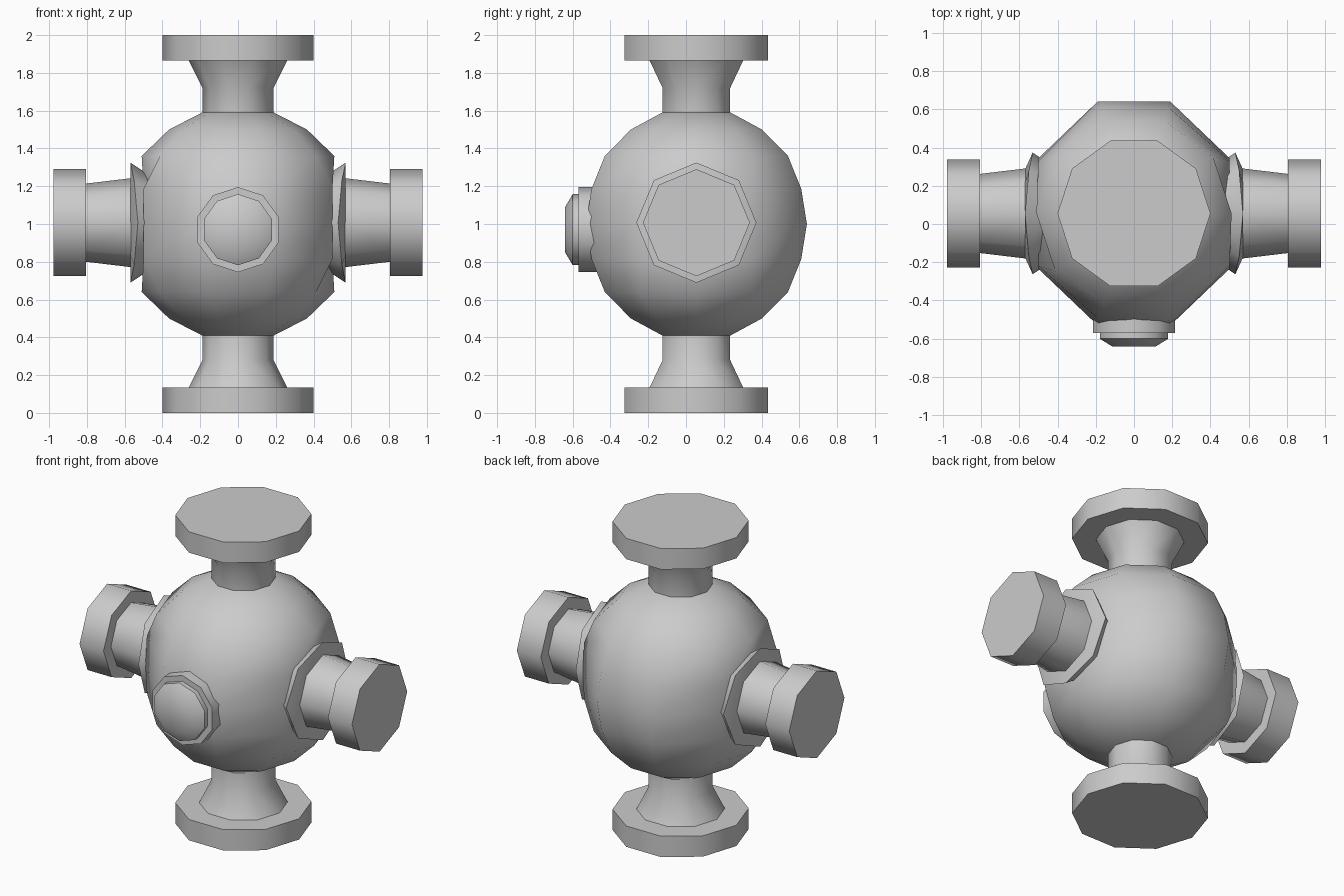
import bpy, bmesh, math
from mathutils import Matrix, Vector

cube = bpy.data.objects.get("Cube")
if cube:
    bpy.data.objects.remove(cube, do_unlink=True)

CY = 0.055  # common axis of body and pipes

grey = bpy.data.materials.new("plain_grey")
grey.use_nodes = True
grey.diffuse_color = (0.6, 0.6, 0.6, 1)
grey.node_tree.nodes["Principled BSDF"].inputs["Base Color"].default_value = (0.6, 0.6, 0.6, 1)


def lathe(profile, sides, matrix):
    """Closed, capped solid from (radius, height) rings around local z."""
    bm = bmesh.new()
    rings = []
    for r, h in profile:
        angles = [2 * math.pi * i / sides for i in range(sides)]
        rings.append([bm.verts.new((r * math.cos(a), r * math.sin(a), h)) for a in angles])
    for low, high in zip(rings, rings[1:]):
        for i in range(sides):
            j = (i + 1) % sides
            bm.faces.new((low[i], low[j], high[j], high[i]))
    bm.faces.new(rings[0][::-1])
    bm.faces.new(rings[-1])
    bm.transform(matrix)
    return bm


def finish(name, bm, mirror=None):
    bmesh.ops.recalc_face_normals(bm, faces=bm.faces)
    mesh = bpy.data.meshes.new(name)
    bm.to_mesh(mesh)
    bm.free()
    mesh.materials.append(grey)
    obj = bpy.data.objects.new(name, mesh)
    bpy.context.collection.objects.link(obj)
    bpy.ops.object.select_all(action='DESELECT')
    obj.select_set(True)
    bpy.context.view_layer.objects.active = obj
    bpy.ops.object.shade_smooth_by_angle(angle=math.radians(50))
    if mirror:
        mod = obj.modifiers.new("mirror", 'MIRROR')
        mod.use_axis = [axis == mirror for axis in "XYZ"]
        mod.mirror_object = centre
    return obj


# Mirror centre
centre = bpy.data.objects.new("mirror_centre", None)
centre.location = (0, 0, 1)
centre.hide_render = True
bpy.context.collection.objects.link(centre)
bpy.context.view_layer.update()

# Round body, drawn in where the side pipes join
half = [(0.19, 0.59), (0.365, 0.5), (0.51, 0.36), (0.584, 0.185)]
body_profile = [(r, -h) for r, h in half] + [(0.615, 0)] + half[::-1]
bm = lathe(body_profile, 10, Matrix())
for v in bm.verts:
    if abs(v.co.x) > 0.3 and abs(v.co.z) < 0.3:
        v.co.x = math.copysign(0.5, v.co.x)
        v.co.y *= 0.8
bm.transform(Matrix.Translation((0, CY, 1)))
finish("body", bm)

# Flared pipe and end flange, top and bottom
pipe = [(0.188, 1.55), (0.188, 1.72), (0.26, 1.865), (0.4, 1.865), (0.4, 2.0)]
finish("upright_pipes", lathe(pipe, 10, Matrix.Translation((0, CY, 0))), "Z")

# Side pipes with end caps
side = Matrix.Translation((0, CY, 1.007)) @ Matrix.Rotation(math.pi / 2, 4, 'Y')
arm = [(0.235, 0.45), (0.235, 0.57), (0.207, 0.805), (0.283, 0.805), (0.283, 0.977)]
finish("side_pipes", lathe(arm, 8, side), "X")

# Saddle shaped collars around the side pipes
bm = lathe([(0.265, 0.47), (0.318, 0.55), (0.23, 0.57)], 8, side)
for v in bm.verts:
    if v.co.x < 0.56:
        out = Vector((v.co.y - CY, v.co.z - 1.007)).normalized()
        v.co.x += 0.02 * (out.y ** 2 - out.x ** 2)
finish("side_collars", bm, "X")

# Front knob on its ring
front = (Matrix.Translation((0, 0, 0.97)) @ Matrix.Rotation(math.pi / 2, 4, 'X')
         @ Matrix.Rotation(math.pi / 2, 4, 'Z'))
knob = [(0.225, 0.4), (0.225, 0.57), (0.188, 0.57), (0.188, 0.6), (0.12, 0.64)]
finish("front_knob", lathe(knob, 10, front))
